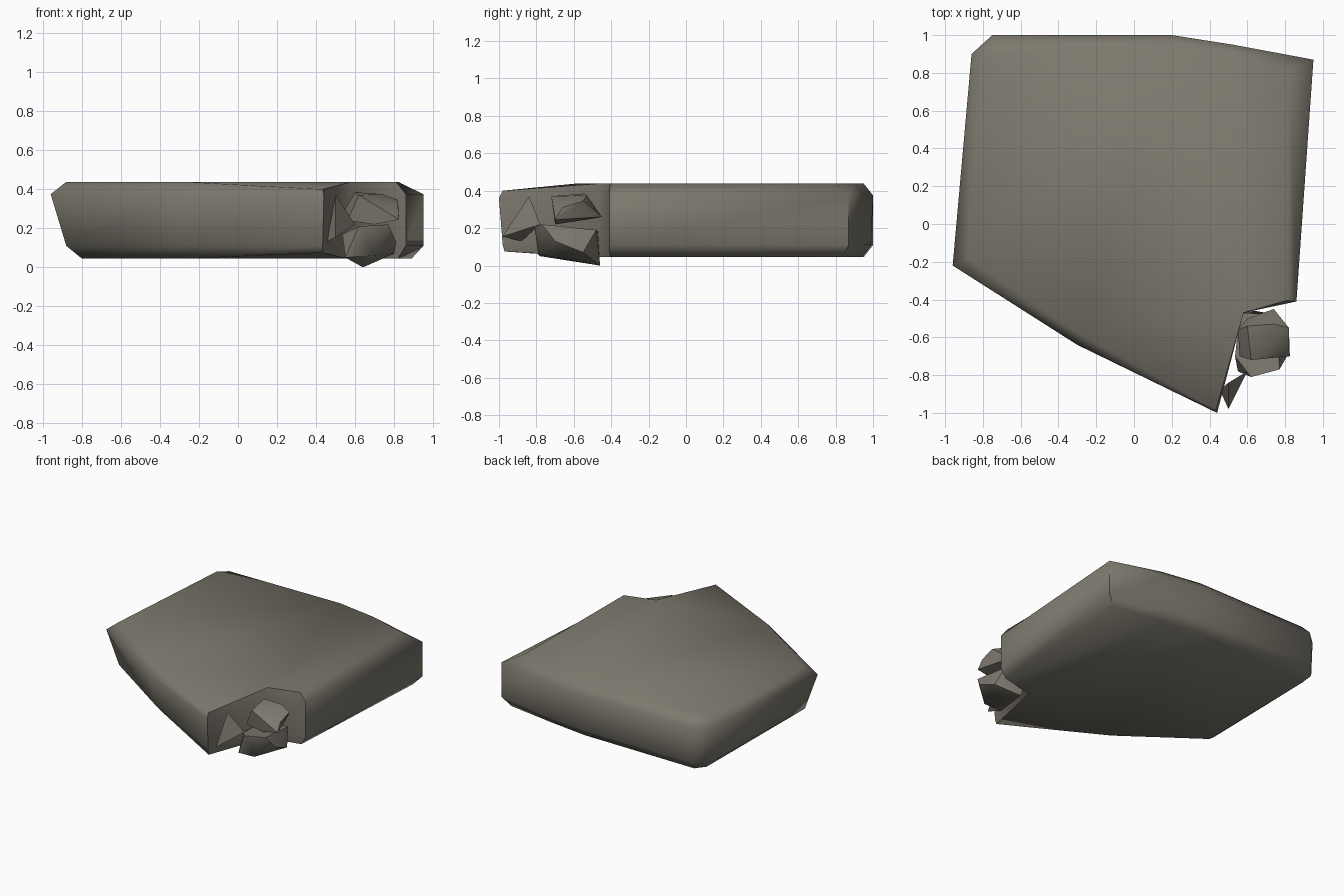
import bpy, bmesh, math

stone = bpy.data.materials.new("weathered_stone")
stone.diffuse_color = (0.205, 0.19, 0.155, 1)


def finish(name, bm, angle):
    bmesh.ops.recalc_face_normals(bm, faces=bm.faces[:])
    me = bpy.data.meshes.new(name)
    bm.to_mesh(me)
    bm.free()
    me.materials.append(stone)
    ob = bpy.data.objects.new(name, me)
    bpy.context.collection.objects.link(ob)
    bpy.context.view_layer.objects.active = ob
    ob.select_set(True)
    bpy.ops.object.shade_smooth_by_angle(angle=math.radians(angle))
    ob.select_set(False)


def chunk(name, pts, angle):
    bm = bmesh.new()
    for p in pts:
        bm.verts.new(p)
    r = bmesh.ops.convex_hull(bm, input=bm.verts[:])
    bmesh.ops.delete(bm, geom=[v for v in bm.verts if not v.link_faces], context='VERTS')
    finish(name, bm, angle)


# Slab: outline corner (x, y), then inward direction and amounts for bevels
# x, y, dir x, dir y, top inset, lower inset, bottom inset
outline = [
    (-0.96, -0.22, 1, 0.5, 0.08, 0.08, 0.16),
    (-0.30, -0.64, 0.5, 1, 0.05, 0.05, 0.10),
    (0.44, -1.00, -0.3, 1, 0.02, 0.02, 0.03),
    (0.58, -0.47, -1, 0.2, 0.00, 0.00, 0.02),
    (0.86, -0.41, -1, 0.1, 0.05, 0.00, 0.04),
    (0.95, 0.87, -1, -0.5, 0.13, 0.00, 0.06),
    (0.52, 0.95, -0.2, -1, 0.05, 0.00, 0.05),
    (0.20, 1.00, 0, -1, 0.05, 0.01, 0.06),
    (-0.75, 1.00, 0.3, -1, 0.06, 0.00, 0.05),
    (-0.86, 0.90, 1, -0.3, 0.06, 0.01, 0.07),
]
bm = bmesh.new()
rings = []
for z, k in ((0.045, 6), (0.11, 5), (0.375, None), (0.438, 4)):
    ring = []
    for c in outline:
        d = c[k] if k else 0
        zz = z
        if c[1] < -0.9:                      # thinner front tip
            zz = {0.045: 0.075, 0.438: 0.40, 0.375: 0.36}.get(z, z)
        ring.append(bm.verts.new((c[0] + c[2] * d, c[1] + c[3] * d, zz)))
    rings.append(ring)
n = len(outline)
for a, b in zip(rings, rings[1:]):
    for i in range(n):
        j = (i + 1) % n
        bm.faces.new((a[i], a[j], b[j], b[i]))
caps = [bm.faces.new(rings[0][::-1]), bm.faces.new(rings[-1])]
bmesh.ops.triangulate(bm, faces=caps)
finish("broken_slab", bm, 62)

# Rubble lying in the broken corner
chunk("lower_rubble", [
    (0.535, -0.70, 0.17), (0.62, -0.81, 0.21), (0.77, -0.77, 0.22), (0.81, -0.70, 0.13),
    (0.80, -0.55, 0.07), (0.64, -0.46, 0.0), (0.55, -0.78, 0.05), (0.69, -0.79, 0.06),
    (0.56, -0.47, 0.18), (0.76, -0.48, 0.19)], 40)
chunk("upper_rubble", [
    (0.56, -0.70, 0.24), (0.55, -0.56, 0.30), (0.62, -0.72, 0.37), (0.60, -0.54, 0.385),
    (0.74, -0.53, 0.375), (0.82, -0.55, 0.345), (0.825, -0.70, 0.245), (0.74, -0.45, 0.26),
    (0.60, -0.50, 0.25), (0.70, -0.70, 0.22), (0.82, -0.66, 0.31)], 40)
chunk("stone_shard", [
    (0.50, -0.84, 0.37), (0.50, -0.98, 0.155), (0.455, -0.88, 0.13), (0.60, -0.78, 0.22)], 20)
